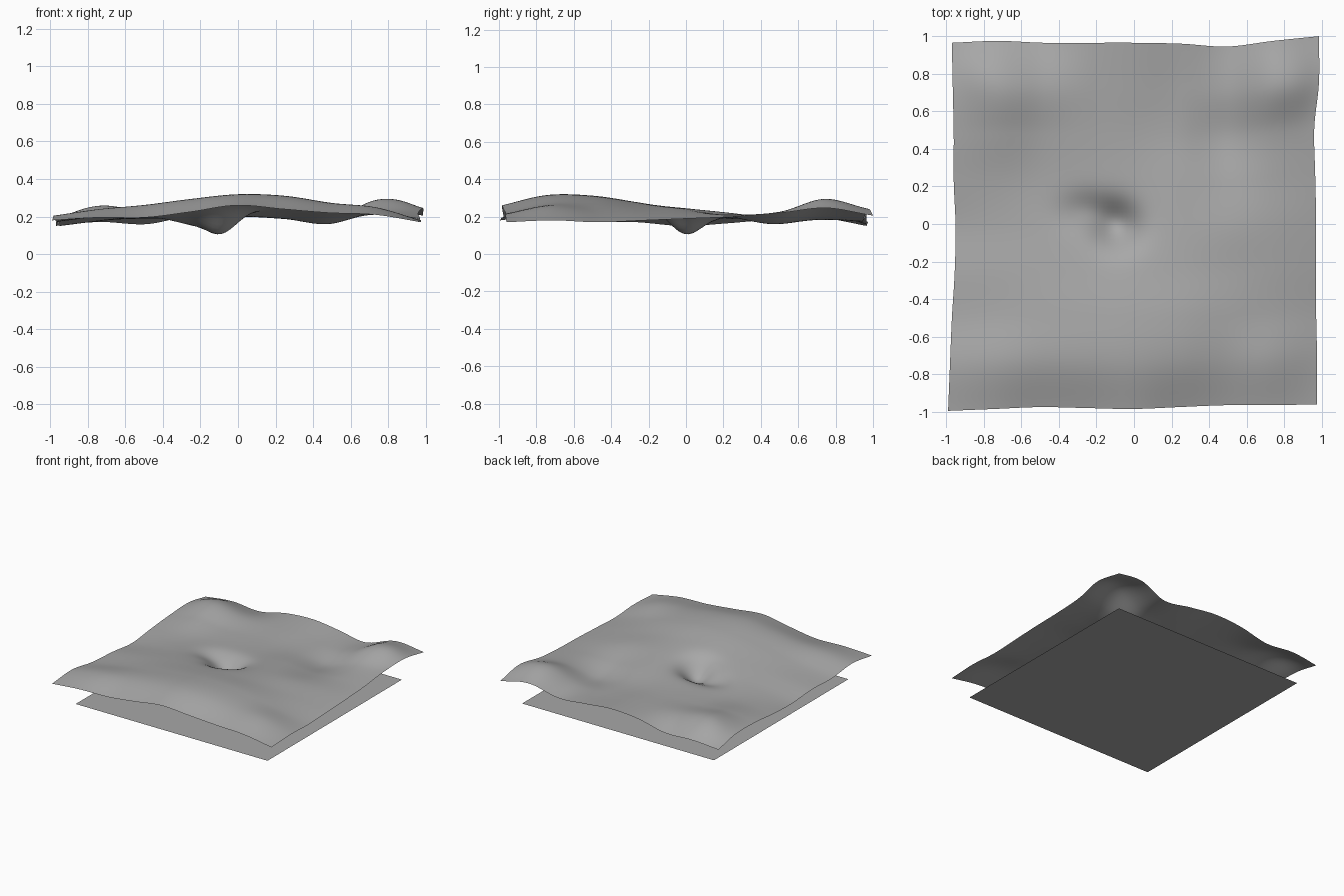
import bpy, math

if "Cube" in bpy.data.objects:
    bpy.data.objects.remove(bpy.data.objects["Cube"])

grey = bpy.data.materials.new("plain_grey")
grey.diffuse_color = (0.39, 0.39, 0.39, 1)
grey.use_nodes = True
grey.node_tree.nodes["Principled BSDF"].inputs["Base Color"].default_value = grey.diffuse_color


def spline(vals, t):
    """Smooth curve through evenly spaced values, t from 0 to 1."""
    n = len(vals) - 1
    i = min(int(t * n), n - 1)
    f = t * n - i
    b, c = vals[i], vals[i + 1]
    a = vals[i - 1] if i > 0 else 2 * b - c
    d = vals[i + 2] if i + 2 <= n else 2 * c - b
    return b + 0.5 * f * (c - a + f * (2*a - 5*b + 4*c - d + f * (3*(b - c) + d - a)))


def bump(x, y, cx, cy, rx, ry):
    return math.exp(-((x - cx) / rx) ** 2 - ((y - cy) / ry) ** 2)


# wavy sheet: heights in hundredths, rows from front to back
HEIGHTS = [
    (18, 19.5, 19.5, 22.5, 26, 24, 22, 21, 17),
    (20.5, 24, 26, 29, 31.5, 30.5, 27, 25, 18),
    (17.5, 21, 25, 28.5, 31, 30.5, 27, 22.5, 17),
    (17, 20, 23, 25.5, 27.5, 27, 25, 22, 18),
    (15, 18, 20.5, 22, 23.5, 24.5, 24, 22, 19),
    (16.5, 18.5, 19, 20, 21, 22, 20, 21, 20),
    (18.5, 22, 20, 20, 20, 19, 16, 22, 22),
    (19, 25.5, 22, 21, 21, 19, 19, 28.5, 24),
    (15, 17, 16, 21, 22.5, 20, 17.5, 24, 20.5),
]
# sheet outline
LEFT = (-0.99, -0.98, -0.97, -0.955, -0.95, -0.96, -0.96, -0.965, -0.97)
RIGHT = (0.975, 0.975, 0.97, 0.97, 0.97, 0.965, 0.96, 0.985, 0.985)
FRONT = (-0.995, -0.985, -0.975, -0.98, -0.985, -0.975, -0.965, -0.965, -0.96)
BACK = (0.965, 0.975, 0.965, 0.965, 0.965, 0.96, 0.945, 0.975, 1.0)


def point(u, v):
    x0, x1 = spline(LEFT, v), spline(RIGHT, v)
    y0, y1 = spline(FRONT, u), spline(BACK, u)
    x, y = x0 + (x1 - x0) * u, y0 + (y1 - y0) * v
    z = spline([spline(r, u) for r in HEIGHTS], v) / 100
    # deep dimple near the middle, with a fold trailing to the left
    z -= 0.115 * bump(x, y, -0.09, -0.01, 0.12, 0.12)
    z -= 0.045 * bump(x, y, -0.25, 0.07, 0.14, 0.1)
    # two small lifts where the back corners bulge inside the edge
    z += 0.015 * bump(x, y, 0.87, 0.75, 0.12, 0.15)
    z += 0.012 * bump(x, y, -0.82, 0.82, 0.12, 0.12)
    return (x, y, z)


def add_mesh(name, verts, faces):
    me = bpy.data.meshes.new(name)
    me.from_pydata(verts, [], faces)
    me.materials.append(grey)
    ob = bpy.data.objects.new(name, me)
    bpy.context.collection.objects.link(ob)
    return ob


N = 80
verts = [point(i / N, j / N) for j in range(N + 1) for i in range(N + 1)]
faces = [(k, k + 1, k + N + 2, k + N + 1)
         for j in range(N) for k in range(j * (N + 1), j * (N + 1) + N)]
sheet = add_mesh("wavy_sheet", verts, faces)
for p in sheet.data.polygons:
    p.use_smooth = True

# flat square base below the sheet
h, cx = 0.87, 0.007
add_mesh("base_plane",
         [(cx - h, -h, 0), (cx + h, -h, 0), (cx + h, h, 0), (cx - h, h, 0)],
         [(0, 1, 2, 3)])
